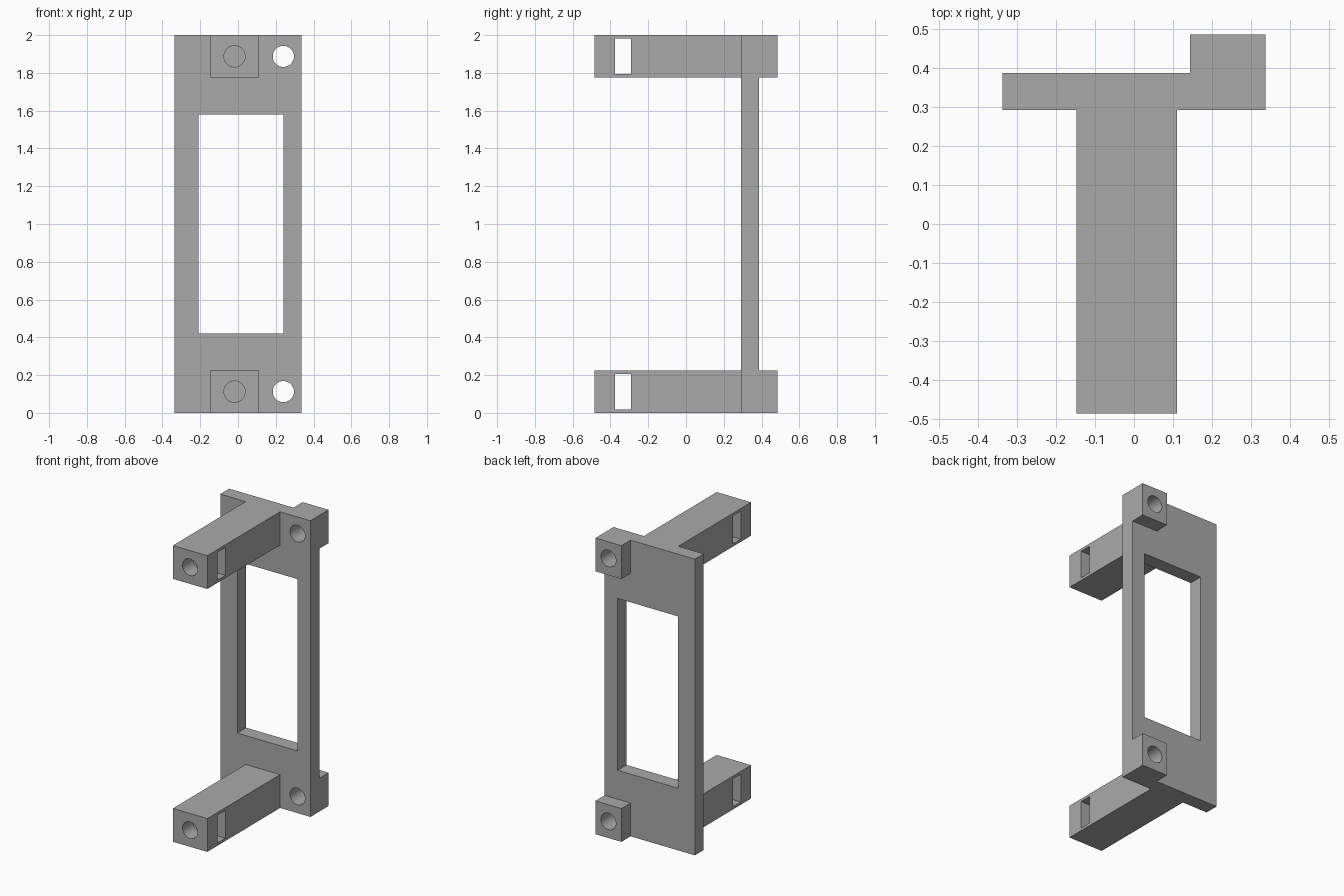
import bpy
import bmesh
import math
from mathutils import Matrix, Vector

cube = bpy.data.objects.get("Cube")
if cube:
    bpy.data.objects.remove(cube, do_unlink=True)

# Single grey plastic
grey = bpy.data.materials.new("grey plastic")
grey.use_nodes = True
colour = (0.40, 0.40, 0.40, 1)
grey.diffuse_color = colour
grey.node_tree.nodes["Principled BSDF"].inputs["Base Color"].default_value = colour

HEIGHT, BLOCK = 2.0, 0.225
FRONT, PLATE_FRONT, PLATE_BACK, BACK = -0.485, 0.292, 0.387, 0.485
LEFT, RIGHT = 0.337, -0.337
HOLE_RADIUS = 0.056


def finish(bm, name):
    mesh = bpy.data.meshes.new(name)
    bmesh.ops.recalc_face_normals(bm, faces=bm.faces)
    bm.to_mesh(mesh)
    bm.free()
    mesh.materials.append(grey)
    obj = bpy.data.objects.new(name, mesh)
    bpy.context.collection.objects.link(obj)
    return obj


def box(name, low, high):
    low, high = Vector(low), Vector(high)
    bm = bmesh.new()
    place = Matrix.Translation((low + high) / 2) @ Matrix.Diagonal((*(high - low), 1))
    bmesh.ops.create_cube(bm, size=1, matrix=place)
    return finish(bm, name)


def bore(name, x, z, y0, y1):
    bm = bmesh.new()
    place = Matrix.Translation((x, (y0 + y1) / 2, z)) @ Matrix.Rotation(math.pi / 2, 4, "X")
    bmesh.ops.create_cone(bm, cap_ends=True, segments=48, radius1=HOLE_RADIUS,
                          radius2=HOLE_RADIUS, depth=y1 - y0, matrix=place)
    return finish(bm, name)


def combine(target, tool, operation):
    mod = target.modifiers.new(tool.name, "BOOLEAN")
    mod.operation, mod.solver, mod.object = operation, "EXACT", tool
    bpy.context.view_layer.objects.active = target
    bpy.ops.object.modifier_apply(modifier=mod.name)
    bpy.data.objects.remove(tool, do_unlink=True)


# Upright plate with its window
bracket = box("mounting_bracket", (RIGHT, PLATE_FRONT, 0), (LEFT, PLATE_BACK, HEIGHT))
window = box("window_cutter", (-0.21, 0, 0.42), (0.24, 1, 1.58))
combine(bracket, window, "DIFFERENCE")

# Matching arm and rear block at the bottom and top
for end, base in (("lower", 0), ("upper", HEIGHT - BLOCK)):
    top, middle = base + BLOCK, base + BLOCK / 2
    arm = box(end + "_arm", (-0.147, FRONT, base), (0.11, PLATE_BACK, top))
    block = box(end + "_rear_block", (0.143, PLATE_FRONT, base), (LEFT, BACK, top))
    combine(bracket, arm, "UNION")
    combine(bracket, block, "UNION")

    # Through bore, blind screw bore and crosswise nut slot
    cutters = (
        bore(end + "_plate_bore", 0.24, middle, 0, 1),
        bore(end + "_arm_bore", -0.0185, middle, -1, -0.2),
        box(end + "_nut_slot", (-1, -0.375, middle - 0.094), (1, -0.292, middle + 0.094)),
    )
    for cutter in cutters:
        combine(bracket, cutter, "DIFFERENCE")

# Round bores, crisp edges
bpy.ops.object.select_all(action="DESELECT")
bracket.select_set(True)
bpy.context.view_layer.objects.active = bracket
bpy.ops.object.shade_smooth_by_angle(angle=math.radians(30))
